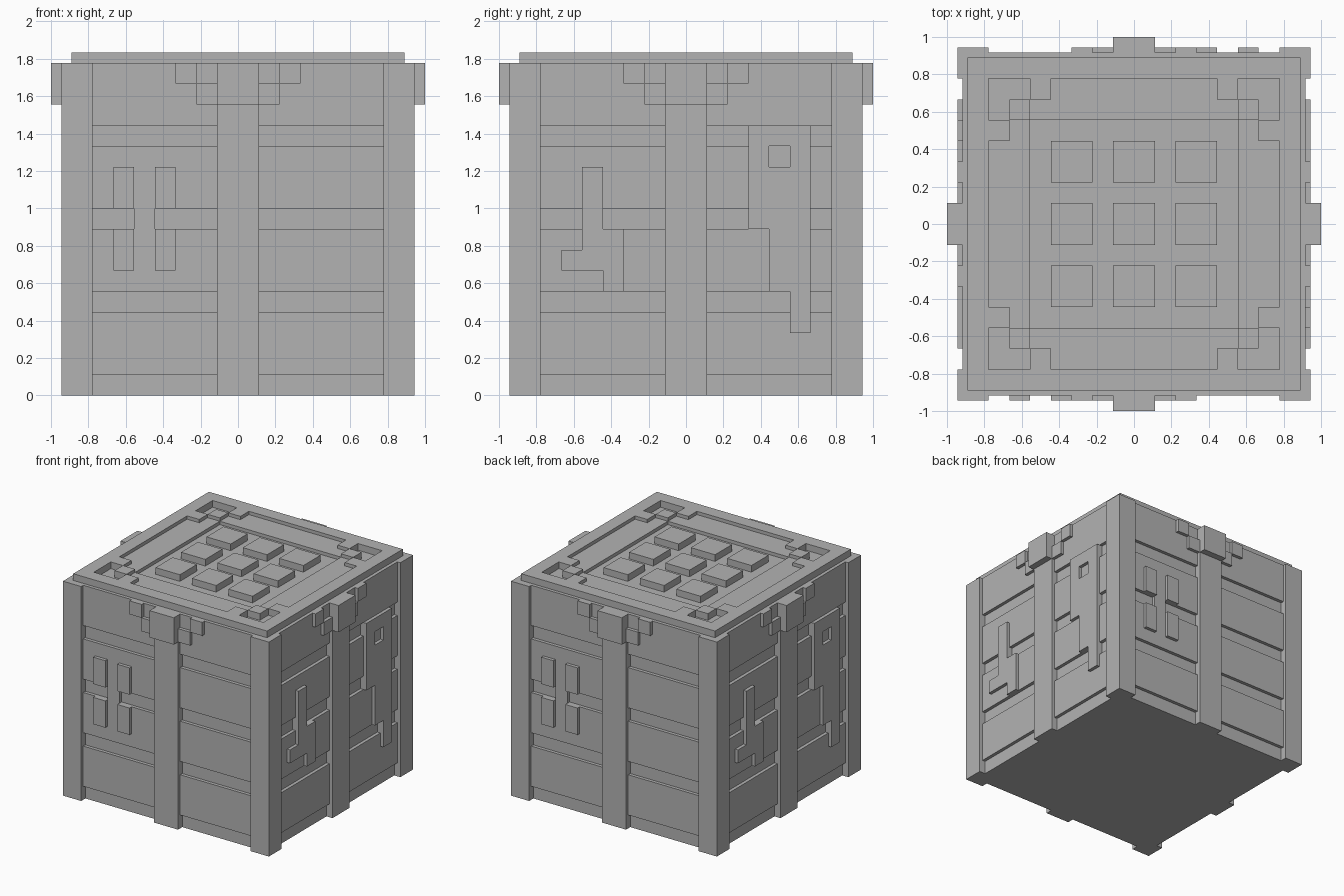
import bpy, bmesh
from mathutils import Matrix, Vector
from math import pi

U = 1 / 9  # modelling unit

if "Cube" in bpy.data.objects:
    bpy.data.objects.remove(bpy.data.objects["Cube"])

grey = bpy.data.materials.new("plain_grey")
grey.use_nodes = True
colour = (0.45, 0.45, 0.45, 1)
grey.diffuse_color = colour
grey.node_tree.nodes["Principled BSDF"].inputs["Base Color"].default_value = colour


def build(name, boxes, turns=(0,)):
    """Join boxes (x0, x1, y0, y1, z0, z1), repeated at quarter turns about z."""
    bm = bmesh.new()
    for turn in turns:
        spin = Matrix.Rotation(turn * pi / 2, 4, "Z")
        for x0, x1, y0, y1, z0, z1 in boxes:
            centre = Vector((x0 + x1, y0 + y1, z0 + z1)) * U / 2
            size = Vector((x1 - x0, y1 - y0, z1 - z0)) * U
            bmesh.ops.create_cube(bm, size=1, matrix=spin
                                  @ Matrix.Translation(centre) @ Matrix.Diagonal(size.to_4d()))
    mesh = bpy.data.meshes.new(name)
    bm.to_mesh(mesh)
    bm.free()
    mesh.materials.append(grey)
    bpy.context.collection.objects.link(bpy.data.objects.new(name, mesh))


def plate(x0, x1, z0, z1, out=8.5):
    """Box lying on the front wall."""
    return (x0, x1, -out, -8, z0, z1)


def slab(x0, x1, y0, y1, height):
    """Box lying on the body's top."""
    return (x0, x1, y0, y1, 16, 16 + height)


ALL, FRONT_BACK, SIDES = range(4), (0, 2), (1, 3)

# Body with posts and planks
build("body", [(-8, 8, -8, 8, 0, 16)])
build("corner_posts", [(-8.5, -7, -8.5, -7, 0, 16)], ALL)
build("middle_posts", [plate(-1, 1, 0, 16)], ALL)
build("planks", [plate(x, x + 6, z, z + 3, 8.25)
                 for x in (-7, 1) for z in (1, 5, 9, 13)], ALL)

# Stepped brackets under the lid
build("brackets", [plate(-1, 1, 14, 16, 9),
                   plate(-2, -1, 14, 15), plate(1, 2, 14, 15),
                   plate(-3, -2, 15, 16), plate(2, 3, 15, 16)], ALL)

# Tools hung on the walls
build("shears", [plate(x, x + 1, z, z + 2) for x in (-6, -4) for z in (6, 9)]
      + [plate(-5, -4, 8, 9, 8.25)], FRONT_BACK)
build("hammer", [plate(-5, -4, 6, 11), plate(-6, -5, 6, 7), plate(-4, -3, 5, 8)], SIDES)
build("saw", [plate(3, 6, 12, 13), plate(3, 4, 11, 12), plate(5, 6, 11, 12),
              plate(3, 6, 8, 11), plate(4, 6, 5, 8), plate(5, 6, 3, 5)], SIDES)

# Lid: outer rim, lower ledge and corner blocks
build("lid_rim", [slab(-8, 7, 7, 8, 0.5)], ALL)
build("lid_ledge", [slab(-4, 4, 6, 7, 0.25), slab(-5, 5, 5, 6, 0.25)], ALL)
build("lid_corner_blocks", [slab(-6, -5, 5, 6, 0.5), slab(-5, -4, 6, 7, 0.5),
                            slab(4, 5, 6, 7, 0.5)], ALL)

# Three by three grid of tiles
build("tiles", [slab(x - 1, x + 1, y - 1, y + 1, 0.5)
                for x in (-3, 0, 3) for y in (-3, 0, 3)])
